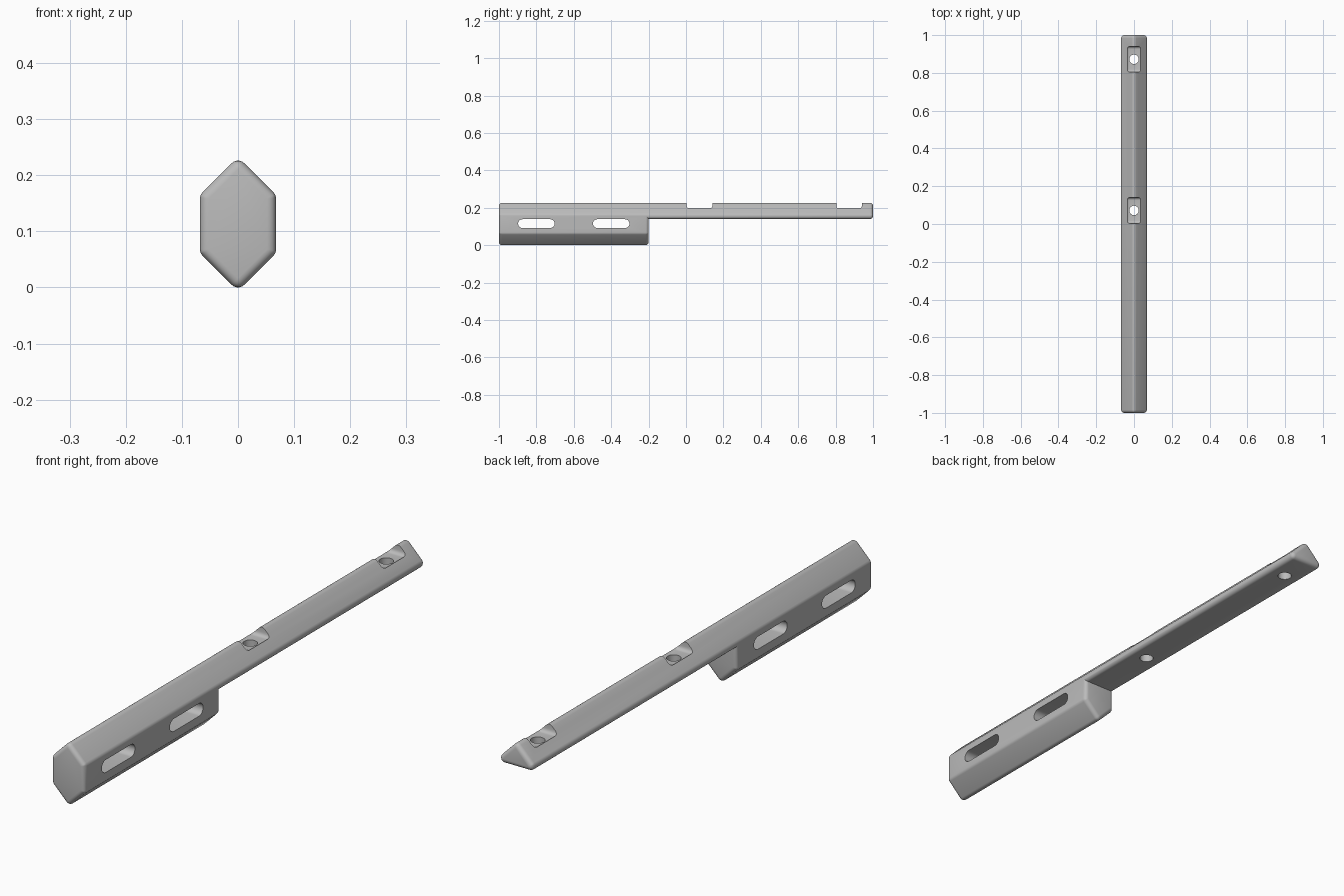
import bpy, bmesh, math
from mathutils import Matrix

if "Cube" in bpy.data.objects:
    bpy.data.objects.remove(bpy.data.objects["Cube"])

HALF = 0.068                 # half width
TOP, SHOULDER = 0.2326, 0.1646
BOTTOM, HIP = -0.0066, 0.0614
UNDER, STEP = 0.14, -0.2     # arm underside, end of the deep grip
RADIUS = 0.016

grey = bpy.data.materials.new("plain grey")
grey.use_nodes = True
grey.diffuse_color = (0.5, 0.5, 0.5, 1)
grey.node_tree.nodes["Principled BSDF"].inputs["Base Color"].default_value = (0.5, 0.5, 0.5, 1)


def add_object(name, bm):
    bmesh.ops.recalc_face_normals(bm, faces=bm.faces)
    mesh = bpy.data.meshes.new(name)
    bm.to_mesh(mesh)
    bm.free()
    mesh.materials.append(grey)
    obj = bpy.data.objects.new(name, mesh)
    bpy.context.collection.objects.link(obj)
    return obj


# Body: hexagonal grip with the lower part removed under the arm
bm = bmesh.new()
cache = {}


def face(*points):
    for p in points:
        if p not in cache:
            cache[p] = bm.verts.new(p)
    bm.faces.new([cache[p] for p in points])


def section(y, half):
    return [(s * HALF if s else 0, y, z) for s, z in half]


upper = [(-1, SHOULDER), (0, TOP), (1, SHOULDER)]
lower = [(1, HIP), (0, BOTTOM), (-1, HIP)]
face(*section(-1, upper + lower))
face(*section(STEP, [(-1, UNDER), (1, UNDER)] + lower))
face(*section(1, upper + [(1, UNDER), (-1, UNDER)]))
face(*section(STEP, [(-1, UNDER), (1, UNDER)]), *section(1, [(1, UNDER), (-1, UNDER)]))
for x in (-HALF, HALF):
    face((x, -1, SHOULDER), (0, -1, TOP), (0, 1, TOP), (x, 1, SHOULDER))
    face((x, -1, HIP), (0, -1, BOTTOM), (0, STEP, BOTTOM), (x, STEP, HIP))
    face((x, -1, HIP), (x, STEP, HIP), (x, STEP, UNDER),
         (x, 1, UNDER), (x, 1, SHOULDER), (x, -1, SHOULDER))
bmesh.ops.recalc_face_normals(bm, faces=bm.faces)

# Bevel weights give every convex edge the same rounding radius
weight = bm.edges.layers.float.new("bevel_weight_edge")
for edge in bm.edges:
    turn = edge.calc_face_angle_signed()
    edge[weight] = min(1, math.tan(turn / 2)) if turn > 0 else 0
body = add_object("handle_body", bm)
bevel = body.modifiers.new("rounding", "BEVEL")
bevel.limit_method = "WEIGHT"
bevel.width = RADIUS
bevel.segments = 5
bevel.use_clamp_overlap = False


def cut(cutter):
    cutter.hide_render = True
    cutter.hide_viewport = True
    mod = body.modifiers.new(cutter.name, "BOOLEAN")
    mod.operation = "DIFFERENCE"
    mod.solver = "EXACT"
    mod.object = cutter


# Slots through the sides of the grip
for name, y in (("front_slot_cutter", -0.8), ("rear_slot_cutter", -0.4)):
    r, span, n = 0.0235, 0.074, 16
    bm = bmesh.new()
    ring = []
    for side in (1, -1):
        for i in range(n + 1):
            a = math.pi * i / n - math.pi / 2
            ring.append(bm.verts.new((-0.2, y + side * (span + r * math.cos(a)),
                                      0.115 + side * r * math.sin(a))))
    base = bm.faces.new(ring)
    out = bmesh.ops.extrude_face_region(bm, geom=[base])["geom"]
    bmesh.ops.translate(bm, vec=(0.4, 0, 0),
                        verts=[v for v in out if isinstance(v, bmesh.types.BMVert)])
    cut(add_object(name, bm))

# Screw pockets in the ridge, each with a round hole
for name, y in (("middle", 0.072), ("end", 0.872)):
    bm = bmesh.new()
    bmesh.ops.create_cube(bm, size=1, matrix=Matrix.Translation((0, y, 0.243))
                          @ Matrix.Diagonal((0.08, 0.137, 0.1, 1)))
    bmesh.ops.bevel(bm, geom=bm.edges[:], offset=0.015, segments=5,
                    profile=0.5, affect="EDGES")
    cut(add_object(name + "_pocket_cutter", bm))
    bm = bmesh.new()
    bmesh.ops.create_cone(bm, cap_ends=True, segments=32, radius1=0.025, radius2=0.025,
                          depth=0.2, matrix=Matrix.Translation((0, y, 0.15)))
    cut(add_object(name + "_hole_cutter", bm))

# Bake the modifiers, then shade smooth with sharp edges kept
bpy.context.view_layer.update()
result = bpy.data.meshes.new_from_object(
    body.evaluated_get(bpy.context.evaluated_depsgraph_get()))
body.modifiers.clear()
body.data = result
for obj in [o for o in bpy.data.objects if o.name.endswith("_cutter")]:
    bpy.data.objects.remove(obj)
bpy.ops.object.select_all(action="DESELECT")
body.select_set(True)
bpy.context.view_layer.objects.active = body
bpy.ops.object.shade_smooth_by_angle(angle=math.radians(30))
